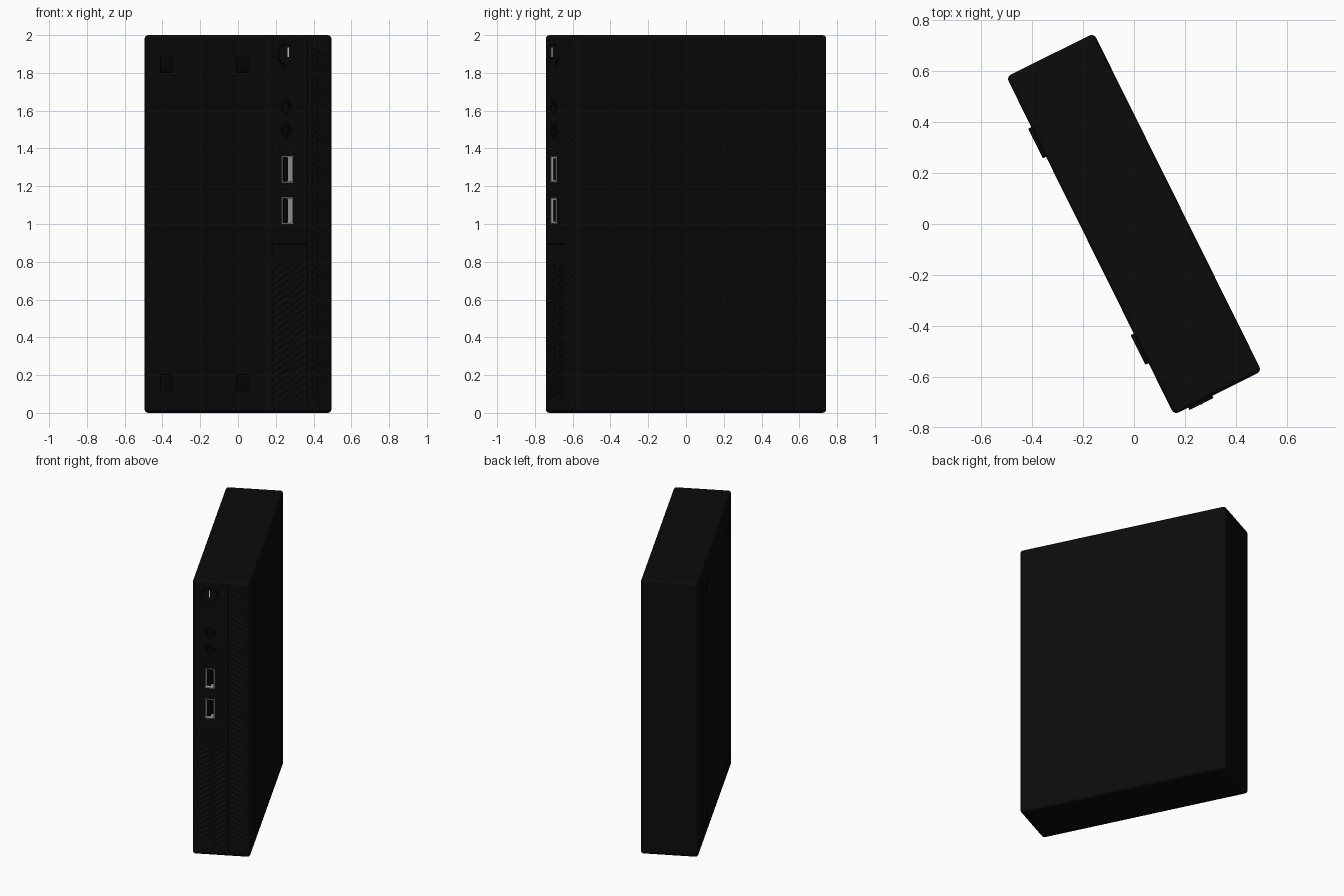
import bpy, bmesh, math
from mathutils import Matrix, Vector

if "Cube" in bpy.data.objects:
    bpy.data.objects.remove(bpy.data.objects["Cube"])

TURN = math.radians(26.4)      # whole case is turned about z
W, D, H = 0.384, 1.482, 2.0    # case width, depth, height
FRONT = -D / 2
PORT_X = -0.077                # column of button and sockets


def material(name, v):
    m = bpy.data.materials.new(name)
    m.diffuse_color = (v, v, v, 1)
    m.use_nodes = True
    m.node_tree.nodes["Principled BSDF"].inputs["Base Color"].default_value = m.diffuse_color
    return m


black = material("case black", 0.0033)
dark = material("deep black", 0.0022)
metal = material("socket metal", 0.4)
white = material("light white", 0.75)


def add_box(bm, lo, hi):
    size = Vector(hi) - Vector(lo)
    mid = (Vector(hi) + Vector(lo)) / 2
    m = Matrix.Translation(mid) @ Matrix.Diagonal((*size, 1))
    return bmesh.ops.create_cube(bm, size=1, matrix=m)["verts"]


def add_disc(bm, x, z, r, y0, y1):
    m = Matrix.Translation((x, (y0 + y1) / 2, z)) @ Matrix.Rotation(math.pi / 2, 4, 'X')
    bmesh.ops.create_cone(bm, cap_ends=True, segments=32, radius1=r, radius2=r,
                          depth=abs(y1 - y0), matrix=m)


def finish(name, bm, mat, smooth=False):
    bmesh.ops.recalc_face_normals(bm, faces=bm.faces)
    me = bpy.data.meshes.new(name)
    bm.to_mesh(me)
    bm.free()
    me.materials.append(mat)
    ob = bpy.data.objects.new(name, me)
    bpy.context.collection.objects.link(ob)
    ob.rotation_euler.z = TURN
    if smooth:
        bpy.ops.object.select_all(action='DESELECT')
        ob.select_set(True)
        bpy.context.view_layer.objects.active = ob
        bpy.ops.object.shade_smooth_by_angle()
    return ob


def box(name, lo, hi, mat, bevel=0, segments=3):
    bm = bmesh.new()
    add_box(bm, lo, hi)
    if bevel:
        bmesh.ops.bevel(bm, geom=bm.edges[:], offset=bevel, segments=segments,
                        profile=0.5, affect='EDGES')
    return finish(name, bm, mat, bool(bevel))


# Case
case = box("case", (-W / 2, -D / 2, 0), (W / 2, D / 2, H), black, 0.02, 4)

# Cutter for vents, seams and socket holes
cut = bmesh.new()
OUT = FRONT - 0.03


def slots(x0, x1, z0, z1, rise, pitch=0.036, depth=0.018):
    n = int((z1 - z0 - abs(rise)) / pitch)
    for i in range(n):
        z = z0 + i * pitch + max(0, -rise)
        for v in add_box(cut, (x0, OUT, z), (x1, FRONT + depth, z + pitch * 0.5)):
            if v.co.x > (x0 + x1) / 2:
                v.co.z += rise


slots(-0.160, -0.064, 0.05, 0.86, 0.055)
slots(-0.046, 0.036, 0.05, 0.86, 0.055)
slots(0.070, 0.158, 0.04, 1.97, -0.05)
add_box(cut, (0.046, OUT, 0.025), (0.052, FRONT + 0.008, 1.975))
add_box(cut, (-0.168, OUT, 0.892), (0.044, FRONT + 0.008, 0.898))
add_box(cut, (-0.168, OUT, 0.84), (-0.163, FRONT + 0.008, 0.890))
add_disc(cut, PORT_X, 1.895, 0.060, OUT, FRONT + 0.012)
JACKS, USBS = (1.62, 1.495), (1.29, 1.07)
for z in JACKS:
    add_disc(cut, PORT_X, z, 0.038, OUT, FRONT + 0.03)
for z in USBS:
    add_box(cut, (PORT_X - 0.033, OUT, z - 0.071), (PORT_X + 0.033, FRONT + 0.07, z + 0.071))
cutter = finish("front_cutter", cut, black)
cutter.hide_render = True
cutter.display_type = 'WIRE'
mod = case.modifiers.new("front openings", 'BOOLEAN')
mod.operation, mod.solver, mod.object = 'DIFFERENCE', 'EXACT', cutter
case.modifiers.new("clean shading", 'WEIGHTED_NORMAL')

# Power button with its light bar
bm = bmesh.new()
add_disc(bm, PORT_X, 1.895, 0.053, FRONT - 0.010, FRONT + 0.012)
finish("power_button", bm, black, True)
box("power_light", (PORT_X - 0.004, FRONT - 0.013, 1.885),
    (PORT_X + 0.004, FRONT - 0.009, 1.935), white)

# Audio jacks: rings with an open centre
for i, z in enumerate(JACKS):
    bm = bmesh.new()
    add_disc(bm, PORT_X, z, 0.036, FRONT - 0.004, FRONT + 0.03)
    bm.normal_update()
    face = min(bm.faces, key=lambda f: f.calc_center_median().y)
    bmesh.ops.inset_region(bm, faces=[face], thickness=0.014)
    ret = bmesh.ops.extrude_discrete_faces(bm, faces=[face])
    bmesh.ops.translate(bm, verts=ret["faces"][0].verts[:], vec=(0, 0.03, 0))
    finish(f"audio_jack_{i + 1}", bm, dark, True)

# Data sockets: metal shells with a dark tongue
for i, z in enumerate(USBS):
    bm = bmesh.new()
    add_box(bm, (PORT_X - 0.032, FRONT - 0.005, z - 0.070),
            (PORT_X + 0.032, FRONT + 0.069, z + 0.070))
    bm.normal_update()
    face = min(bm.faces, key=lambda f: f.calc_center_median().y)
    bmesh.ops.inset_region(bm, faces=[face], thickness=0.006)
    ret = bmesh.ops.extrude_discrete_faces(bm, faces=[face])
    inner = ret["faces"][0]
    bmesh.ops.translate(bm, verts=inner.verts[:], vec=(0, 0.06, 0))
    inner.material_index = 1
    ob = finish(f"data_socket_{i + 1}", bm, metal)
    ob.data.materials.append(dark)
    box(f"socket_tongue_{i + 1}", (PORT_X - 0.018, FRONT + 0.004, z - 0.056),
        (PORT_X + 0.006, FRONT + 0.057, z + 0.056), dark)

# Rubber feet on the left side
for n, (y, z) in enumerate([(y, z) for y in (-0.45, 0.455) for z in (0.16, 1.845)]):
    box(f"rubber_foot_{n + 1}", (-W / 2 - 0.014, y - 0.065, z - 0.042),
        (-W / 2 + 0.01, y + 0.065, z + 0.042), dark, 0.004, 2)
